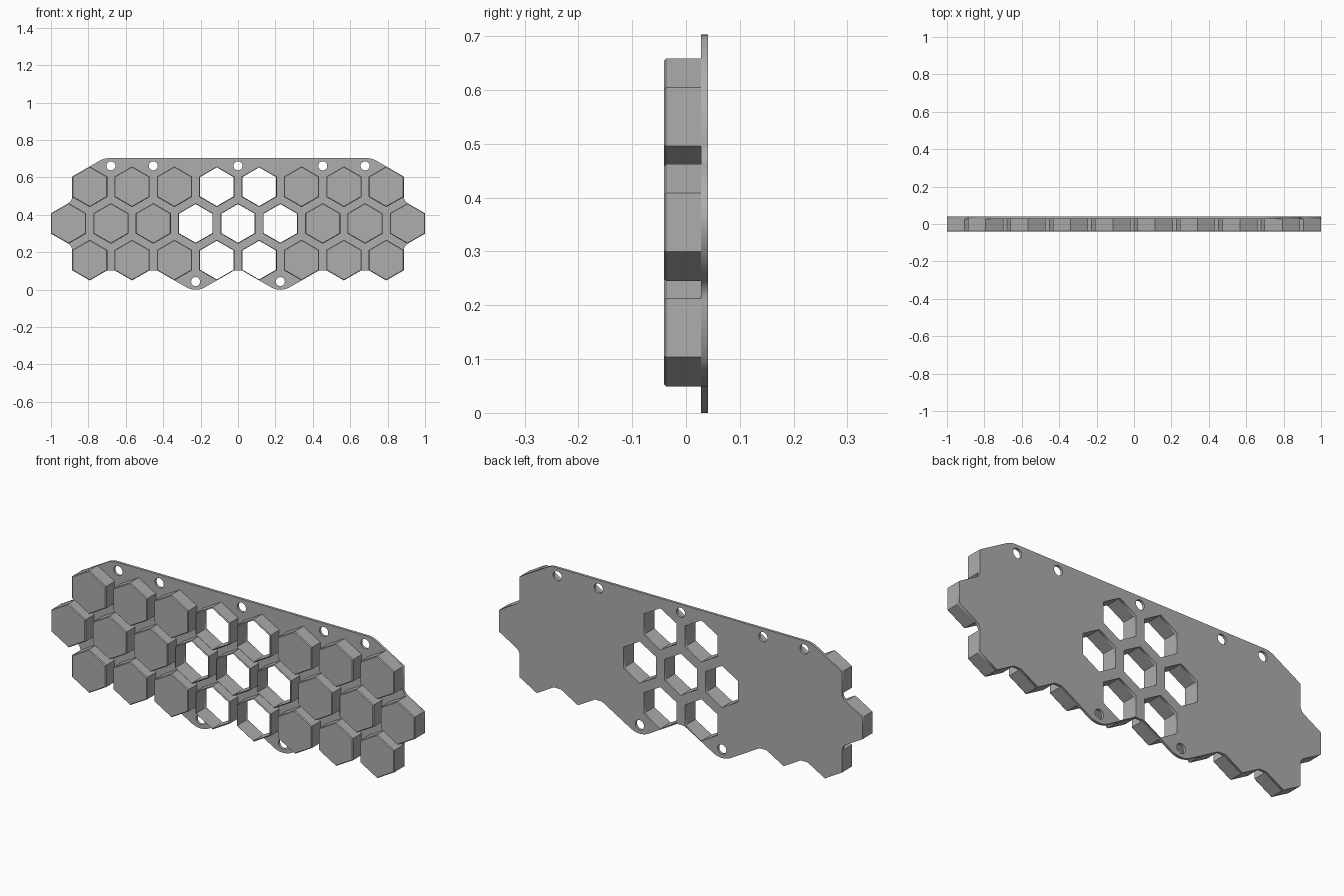
import bpy, bmesh, math
from mathutils import Vector

old = bpy.data.objects.get("Cube")
if old:
    bpy.data.objects.remove(old, do_unlink=True)

grey = bpy.data.materials.new("plain grey")
grey.use_nodes = True
colour = (0.42, 0.42, 0.42, 1)
grey.diffuse_color = colour
grey.node_tree.nodes["Principled BSDF"].inputs["Base Color"].default_value = colour

PITCH = 0.2265                      # spacing of cells along a row
APO = 0.094                         # centre to flat side
R = APO / math.cos(math.pi / 6)
ROW = PITCH * math.sin(math.pi / 3)
MID = 0.354                         # height of the middle row
LOW, HIGH = MID - ROW, MID + ROW
FRONT, JOIN, BACK = -0.041, 0.028, 0.041
BEVEL, WALL = 0.004, 0.0045
TOP = 0.703
INNER = R - WALL / math.cos(math.pi / 6)
C30, T30 = math.cos(math.pi / 6), math.tan(math.pi / 6)


def circle(cx, cz, r, n, start=0.0):
    return [(cx + r * math.cos(start + 2 * math.pi * i / n),
             cz + r * math.sin(start + 2 * math.pi * i / n)) for i in range(n)]


def hexagon(cx, cz, r):
    return circle(cx, cz, r, 6, math.pi / 6)


def rounded(points, steps=10):
    """Replace each (x, z, radius) corner with a tangent arc."""
    out = []
    for i, (x, z, r) in enumerate(points):
        p = Vector((x, z))
        if r == 0:
            out.append((x, z))
            continue
        a = (Vector(points[i - 1][:2]) - p).normalized()
        b = (Vector(points[(i + 1) % len(points)][:2]) - p).normalized()
        half = a.angle(b) / 2
        centre = p + (a + b).normalized() * (r / math.sin(half))
        start = p + a * (r / math.tan(half)) - centre
        end = p + b * (r / math.tan(half)) - centre
        for k in range(steps + 1):
            v = start.slerp(end, k / steps) if hasattr(start, "slerp") else start.lerp(end, k / steps)
            out.append(tuple(centre + v.normalized() * r))
    return out


# Backplate outline, right half from bottom centre to top centre
edge = 3.5 * PITCH + APO
side_low, side_high = LOW - R / 2, HIGH + R / 2
lug_x = PITCH
lug_z = side_low - (lug_x - PITCH / 2 + APO) * T30
notch = 4 * PITCH + APO - edge
half = [(PITCH / 2 - APO, side_low, 0),
        (lug_x, side_low - (lug_x - PITCH / 2 + APO) * T30, 0.1),
        (1.5 * PITCH + APO, side_low, 0)]
for i in (2.5, 3.5):
    half += [(i * PITCH - APO, side_low, 0), (i * PITCH, LOW - R, 0),
             (i * PITCH + APO, side_low, 0)]
half += [(edge, MID - R / 2 - notch * T30, 0.043),
         (edge + notch, MID - R / 2, 0), (edge + notch, MID + R / 2, 0),
         (edge, MID + R / 2 + notch * T30, 0.043),
         (edge, side_high, 0),
         (edge - (TOP - side_high) / T30, TOP, 0.1)]
outline = rounded(half + [(-x, z, r) for x, z, r in reversed(half)])

# Cell layout
cells = [((i - 3.5) * PITCH, z) for z in (LOW, HIGH) for i in range(8)]
cells += [((i - 4) * PITCH, MID) for i in range(9)]


def is_open(x, z):
    return abs(x) < PITCH * (1.2 if z == MID else 0.7)


# Backplate: filled flat curve with cell openings and screw holes
loops = [outline] + [hexagon(x, z, INNER) for x, z in cells if is_open(x, z)]
loops += [circle(i * PITCH, 0.662, 0.024, 24) for i in (-3, -2, 0, 2, 3)]
loops += [circle(s * PITCH, 0.043, 0.024, 24) for s in (-1, 1)]
curve = bpy.data.curves.new("backplate", "CURVE")
curve.dimensions = "2D"
curve.fill_mode = "BOTH"
curve.extrude = (BACK - JOIN) / 2
for loop in loops:
    spline = curve.splines.new("POLY")
    spline.points.add(len(loop) - 1)
    spline.use_cyclic_u = True
    for point, (x, z) in zip(spline.points, loop):
        point.co = (x, z, 0, 1)
curve.materials.append(grey)
plate = bpy.data.objects.new("backplate", curve)
plate.rotation_euler = (math.pi / 2, 0, 0)
plate.location.y = (JOIN + BACK) / 2
bpy.context.collection.objects.link(plate)
bpy.ops.object.select_all(action="DESELECT")
plate.select_set(True)
bpy.context.view_layer.objects.active = plate
bpy.ops.object.convert(target="MESH")


# Cells: bevelled hexagonal blocks, or thin tubes where open
def add_cell(name, cx, cz, hollow):
    levels = [(R, JOIN), (R, FRONT + BEVEL), (R - BEVEL, FRONT)]
    if hollow:
        levels += [(INNER, FRONT), (INNER, JOIN)]
    bm = bmesh.new()
    rings = [[bm.verts.new((x, y, z)) for x, z in hexagon(cx, cz, r)] for r, y in levels]
    pairs = list(zip(rings, rings[1:]))
    if hollow:
        pairs.append((rings[-1], rings[0]))
    else:
        bm.faces.new(rings[0])
        bm.faces.new(rings[-1])
    for a, b in pairs:
        for i in range(6):
            j = (i + 1) % 6
            bm.faces.new((a[i], a[j], b[j], b[i]))
    bmesh.ops.recalc_face_normals(bm, faces=bm.faces)
    mesh = bpy.data.meshes.new(name)
    bm.to_mesh(mesh)
    bm.free()
    mesh.materials.append(grey)
    bpy.context.collection.objects.link(bpy.data.objects.new(name, mesh))


for n, (x, z) in enumerate(cells, 1):
    hollow = is_open(x, z)
    add_cell(("open_cell_" if hollow else "solid_cell_") + str(n), x, z, hollow)
